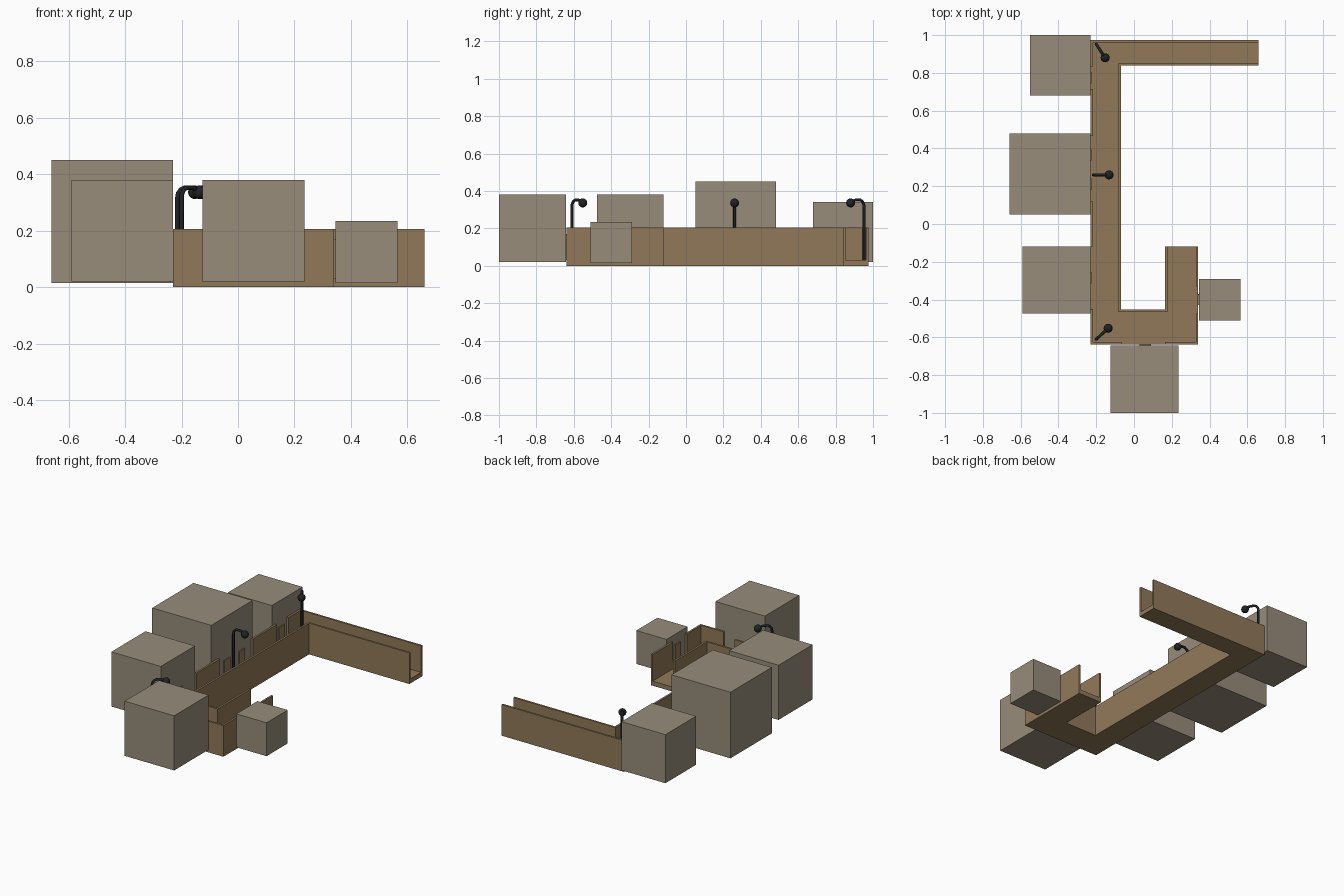
import bpy, bmesh
from mathutils import Vector

if "Cube" in bpy.data.objects:
    bpy.data.objects.remove(bpy.data.objects["Cube"])


def material(name, rgb):
    m = bpy.data.materials.new(name)
    lin = [(c / 255 / 12.92 if c < 11 else ((c / 255 + 0.055) / 1.055) ** 2.4) for c in rgb]
    m.diffuse_color = (*lin, 1)
    m.use_nodes = True
    m.node_tree.nodes["Principled BSDF"].inputs["Base Color"].default_value = m.diffuse_color
    return m


BROWN = material("corridor_brown", (145, 121, 89))
STONE = material("room_taupe", (151, 140, 123))
BLACK = material("lamp_black", (32, 34, 37))


def mesh_object(name, bm, mat):
    bmesh.ops.recalc_face_normals(bm, faces=bm.faces)
    me = bpy.data.meshes.new(name)
    bm.to_mesh(me)
    bm.free()
    me.materials.append(mat)
    ob = bpy.data.objects.new(name, me)
    bpy.context.collection.objects.link(ob)
    return ob


def box(name, x0, x1, y0, y1, z0, z1, mat):
    bm = bmesh.new()
    bmesh.ops.create_cube(bm, size=1)
    for v in bm.verts:
        v.co = (x0 if v.co.x < 0 else x1, y0 if v.co.y < 0 else y1, z0 if v.co.z < 0 else z1)
    return mesh_object(name, bm, mat)


FLOOR, TOP, T = 0.03, 0.205, 0.013        # floor level, wall top, wall thickness
XL, XI, XJ, XR, XE = -0.23, -0.07, 0.165, 0.34, 0.66
YB, YI, YE, YJ, YT = -0.638, -0.452, -0.12, 0.84, 0.975

# Corridor floor: one hook-shaped slab
outline = [(XL, YB), (XR, YB), (XR, YE), (XJ, YE), (XJ, YI), (XI, YI),
           (XI, YJ), (XE, YJ), (XE, YT), (XL, YT)]
bm = bmesh.new()
face = bm.faces.new([bm.verts.new((x, y, 0)) for x, y in outline])
ext = bmesh.ops.extrude_face_region(bm, geom=[face])
for v in ext["geom"]:
    if isinstance(v, bmesh.types.BMVert):
        v.co.z = FLOOR
mesh_object("corridor_floor", bm, BROWN)

# Corridor walls, with gaps where the rooms open
for i, (y0, y1) in enumerate([(YB + T, -0.45), (-0.12, 0.12), (0.465, 0.715), (0.835, YT - T)]):
    box(f"left_wall_{i + 1}", XL, XL + T, y0, y1, FLOOR, TOP, BROWN)
for i, (x0, x1) in enumerate([(XL, -0.065), (0.165, XR)]):
    box(f"front_wall_{i + 1}", x0, x1, YB, YB + T, FLOOR, TOP, BROWN)
for i, (y0, y1) in enumerate([(YB + T, -0.475), (-0.33, YE)]):
    box(f"right_wall_{i + 1}", XR - T, XR, y0, y1, FLOOR, TOP, BROWN)
box("back_wall", XL, XE, YT - T, YT, FLOOR, TOP, BROWN)
box("back_arm_inner_wall", XI - T, XE, YJ, YJ + T, FLOOR, TOP, BROWN)
box("main_inner_wall", XI - T, XI, YI, YJ, FLOOR, TOP, BROWN)
box("front_inner_wall", XI - T, XJ + T, YI - T, YI, FLOOR, TOP, BROWN)
box("right_arm_inner_wall", XJ, XJ + T, YI, YE, FLOOR, TOP, BROWN)

# Rooms
rooms = {
    "back_left_room": (-0.55, XL, 0.68, 1.0, 0.02, 0.34),
    "middle_left_room": (-0.66, XL, 0.05, 0.48, 0.015, 0.45),
    "front_left_room": (-0.59, XL, -0.475, -0.12, 0.02, 0.38),
    "front_room": (-0.125, 0.235, -1.0, -0.642, 0.02, 0.38),
    "right_room": (0.345, 0.565, -0.51, -0.29, 0.015, 0.235),
}
for name, dims in rooms.items():
    box(name, *dims, STONE)

# Thin doors on the room faces inside the gaps
for i, y in enumerate([-0.285, 0.21, 0.365, 0.775]):
    box(f"left_door_{i + 1}", XL, XL + 0.006, y - 0.03, y + 0.03, FLOOR, 0.17, BROWN)
box("front_door", 0.03, 0.09, -0.642, -0.634, FLOOR, 0.17, BROWN)
box("right_door", 0.337, 0.345, -0.43, -0.37, FLOOR, 0.17, BROWN)


# Hooked lamps: bent pole with a ball head
def lamp(name, base, head):
    a, b = Vector((*base, 0)), Vector((*head, 0))
    d = (b - a).normalized()
    reach = (b - a).length
    profile = [(0, FLOOR), (0, 0.315), (0.003, 0.332), (0.012, 0.345), (0.025, 0.352),
               (reach * 0.6, 0.352), (reach * 0.82, 0.347), (reach, 0.336)]
    cu = bpy.data.curves.new(name + "_pole", "CURVE")
    cu.dimensions = "3D"
    cu.bevel_depth = 0.008
    cu.bevel_resolution = 2
    cu.use_fill_caps = True
    sp = cu.splines.new("POLY")
    sp.points.add(len(profile) - 1)
    for p, (s, z) in zip(sp.points, profile):
        p.co = (*(a + d * s + Vector((0, 0, z))), 1)
    cu.materials.append(BLACK)
    pole = bpy.data.objects.new(name + "_pole", cu)
    bpy.context.collection.objects.link(pole)
    bpy.ops.object.select_all(action="DESELECT")
    pole.select_set(True)
    bpy.context.view_layer.objects.active = pole
    bpy.ops.object.convert(target="MESH")
    bm = bmesh.new()
    bmesh.ops.create_uvsphere(bm, u_segments=16, v_segments=10, radius=0.024)
    bmesh.ops.translate(bm, verts=bm.verts, vec=b + Vector((0, 0, 0.336)))
    ball = mesh_object(name + "_head", bm, BLACK)
    for p in ball.data.polygons:
        p.use_smooth = True


lamp("back_lamp", (-0.2, 0.952), (-0.153, 0.88))
lamp("middle_lamp", (-0.215, 0.26), (-0.132, 0.26))
lamp("front_lamp", (-0.2, -0.61), (-0.137, -0.552))
